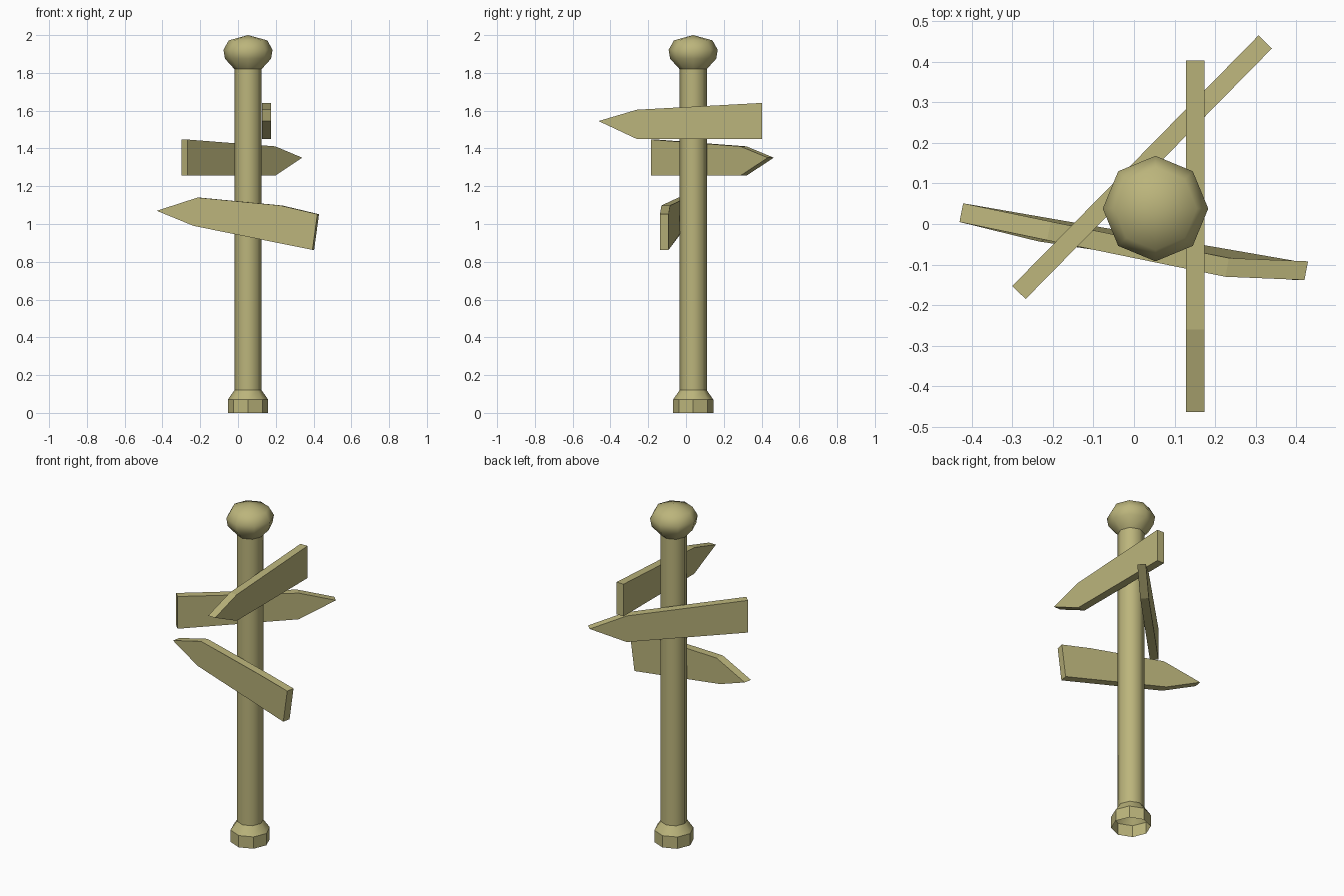
import bpy, bmesh, math
from mathutils import Vector

if "Cube" in bpy.data.objects:
    bpy.data.objects.remove(bpy.data.objects["Cube"])

PX, PY = 0.053, 0.038   # post axis
SIDES = 8

wood = bpy.data.materials.new("wood")
wood.diffuse_color = (0.50, 0.46, 0.20, 1)
wood.use_nodes = True
wood.node_tree.nodes["Principled BSDF"].inputs["Base Color"].default_value = wood.diffuse_color


def finish(name, bm, smooth=False):
    bmesh.ops.recalc_face_normals(bm, faces=bm.faces[:])
    for f in bm.faces:
        f.smooth = smooth
    me = bpy.data.meshes.new(name)
    bm.to_mesh(me)
    bm.free()
    me.materials.append(wood)
    ob = bpy.data.objects.new(name, me)
    bpy.context.collection.objects.link(ob)
    return ob


def lathe(name, profile, smooth, tip=None):
    """Eight-sided turned part around the post axis, optionally closed to a tip."""
    bm = bmesh.new()
    rings = []
    for r, z in profile:
        rings.append([bm.verts.new((PX + r * math.cos(i * math.tau / SIDES),
                                    PY + r * math.sin(i * math.tau / SIDES), z))
                      for i in range(SIDES)])
    for a, b in zip(rings, rings[1:]):
        for i in range(SIDES):
            j = (i + 1) % SIDES
            bm.faces.new((a[i], a[j], b[j], b[i]))
    if tip is not None:
        top = bm.verts.new((PX, PY, tip))
        for i in range(SIDES):
            bm.faces.new((rings[-1][i], rings[-1][(i + 1) % SIDES], top))
    # keep the normals facing outward, also on open parts
    for f in bm.faces:
        f.normal_update()
    return finish(name, bm, smooth)


def slab(name, front, depth):
    """Board: outline points pushed through by the depth vector."""
    bm = bmesh.new()
    a = [bm.verts.new(p) for p in front]
    b = [bm.verts.new(Vector(p) + Vector(depth)) for p in front]
    bm.faces.new(a)
    bm.faces.new(b[::-1])
    n = len(a)
    for i in range(n):
        j = (i + 1) % n
        bm.faces.new((a[i], b[i], b[j], a[j]))
    return finish(name, bm)


# pointed board outline: distance along the board, height
ARROW = [(0.433, 0.095), (0.23, 0.155), (-0.433, 0.191), (-0.433, 0), (0.23, 0)]


def arrow_sign(name, x, y, z, degrees, thick=0.046):
    t = math.radians(degrees)
    d = Vector((math.cos(t), math.sin(t), 0))
    n = Vector((-d.y, d.x, 0)) * thick
    c = Vector((x, y, z)) - n / 2
    slab(name, [c + d * s + Vector((0, 0, h)) for s, h in ARROW], n)


# post, foot and knob
lathe("foot", [(0.107, 0), (0.107, 0.07)], False)
lathe("foot_collar", [(0.107, 0.07), (0.072, 0.12)], True)
lathe("post", [(0.072, 0.12), (0.072, 1.82)], True)
lathe("knob", [(0.072, 1.82), (0.122, 1.875), (0.13, 1.922), (0.102, 1.972)], True, 2.0)

# two level signs
arrow_sign("upper_sign", 0.151, -0.03, 1.45, -90)
arrow_sign("middle_sign", 0.02, 0.14, 1.256, 45.5)

# drooping, slightly warped sign
slab("lower_sign", [(-0.43, 0.005, 1.07), (-0.214, -0.04, 1.14), (0.225, -0.13, 1.098),
                    (0.42, -0.138, 1.052), (0.394, -0.138, 0.863), (-0.235, -0.043, 0.99)],
     (0.009, 0.046, 0))
